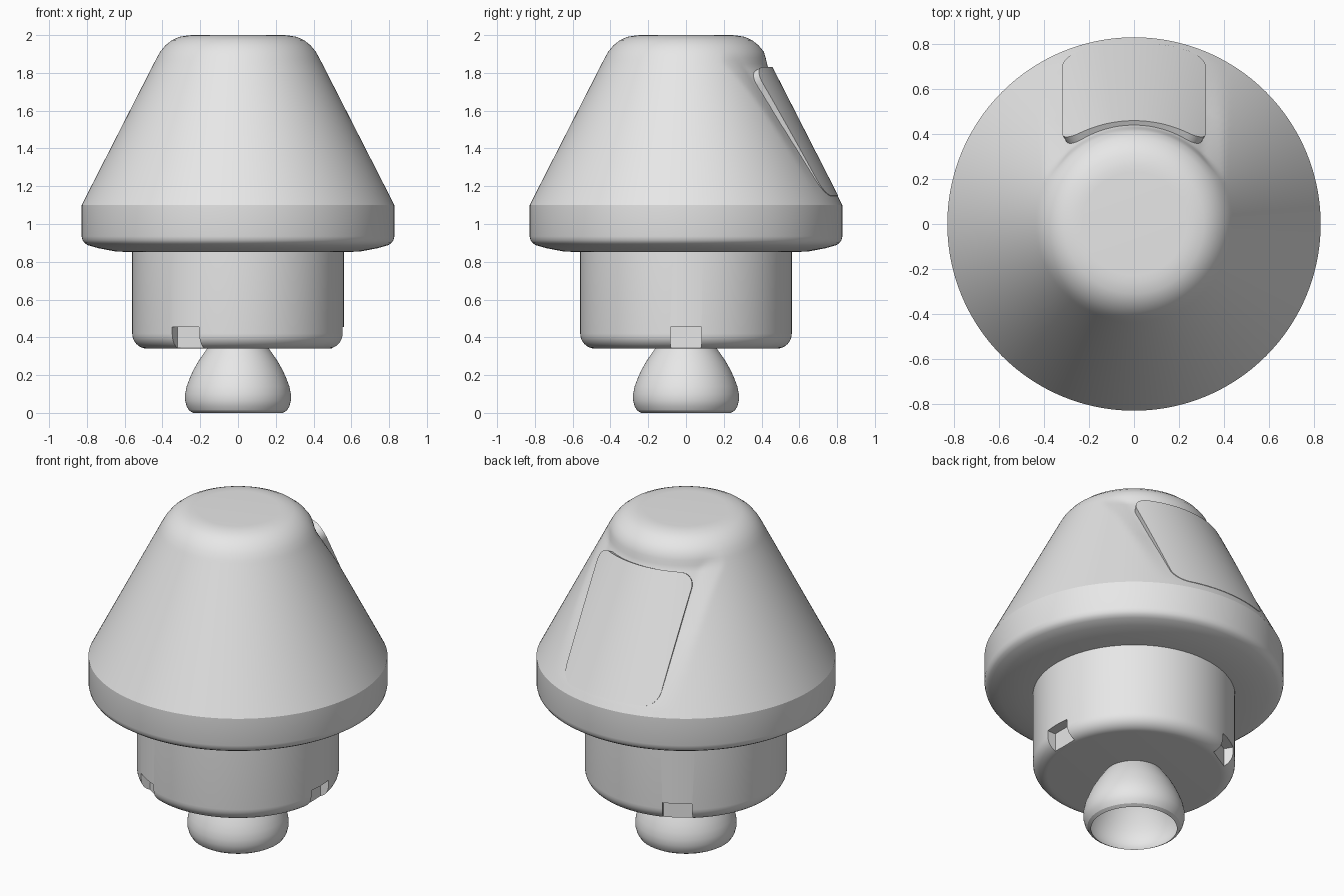
import bpy, bmesh, math

if "Cube" in bpy.data.objects:
    bpy.data.objects.remove(bpy.data.objects["Cube"])

grey = bpy.data.materials.new("light_grey")
grey.diffuse_color = (0.8, 0.8, 0.8, 1)
grey.use_nodes = True
grey.node_tree.nodes["Principled BSDF"].inputs["Base Color"].default_value = grey.diffuse_color


def add_object(name, bm):
    mesh = bpy.data.meshes.new(name)
    bm.to_mesh(mesh)
    bm.free()
    mesh.materials.append(grey)
    ob = bpy.data.objects.new(name, mesh)
    bpy.context.collection.objects.link(ob)
    return ob


def select(ob):
    bpy.ops.object.select_all(action='DESELECT')
    ob.select_set(True)
    bpy.context.view_layer.objects.active = ob


def smooth(ob, angle=26):
    select(ob)
    bpy.ops.object.shade_smooth_by_angle(angle=math.radians(angle))


def revolve(name, profile, sides=160):
    """Spin (radius, z) points, listed bottom to top, around the z axis."""
    bm = bmesh.new()
    rings = []
    for r, z in profile:
        if r < 1e-6:
            rings.append([bm.verts.new((0, 0, z))] * sides)
        else:
            rings.append([bm.verts.new((r * math.cos(2 * math.pi * k / sides),
                                        r * math.sin(2 * math.pi * k / sides), z))
                          for k in range(sides)])
    for a, b in zip(rings, rings[1:]):
        for k in range(sides):
            n = (k + 1) % sides
            loop = list(dict.fromkeys((a[k], a[n], b[n], b[k])))
            bm.faces.new(loop)
    return add_object(name, bm)


# Sloping side of the cap
Z0, R0, Z1, R1 = 1.10, 0.828, 1.88, 0.43


def cone_r(z):
    return R0 + (R1 - R0) * (z - Z0) / (Z1 - Z0)


# Cap: rounded underside, straight band, cone, rounded crown
slope = [(cone_r(Z0 + (Z1 - Z0) * i / 50), Z0 + (Z1 - Z0) * i / 50) for i in range(51)]
cap = revolve("cap",
              [(0, 0.85), (0.55, 0.85), (0.65, 0.855), (0.74, 0.872), (0.795, 0.888),
               (0.813, 0.90), (0.823, 0.914), (0.828, 0.935)] + slope +
              [(0.412, 1.912), (0.385, 1.945), (0.35, 1.973), (0.31, 1.991),
               (0.26, 1.999), (0.23, 2.0), (0, 2.0)])

# Shallow dent in the cap around the top and sides of the panel
PB, PT, PW, PR = 1.15, 1.83, 0.32, 0.08
for v in cap.data.vertices:
    x, y, z = v.co
    if y > 0 and PB < z < PT + 0.1:
        out = math.hypot(max(abs(x) - PW, 0), max(z - PT, 0))
        depth = 0.022 * max(0, 1 - out / 0.08) * min(1, (z - PB) / 0.4)
        r = math.hypot(x, y)
        v.co.x *= 1 - depth / r
        v.co.y *= 1 - depth / r
smooth(cap)

# Panel: rounded plate on the back of the cone, flatter than the cone at the top
bm = bmesh.new()
rows, cols, grid = 48, 28, []
for i in range(rows + 1):
    z = PB + (PT - PB) * (0.5 - 0.5 * math.cos(math.pi * i / rows))
    edge = min(z - PB, PT - z)
    w = PW
    if edge < PR:
        w -= PR - math.sqrt(max(0, PR ** 2 - (PR - edge) ** 2))
    rho = cone_r(z) + 0.10 * (z - PB) / (PT - PB)
    line = []
    for j in range(cols + 1):
        x = w * (2 * j / cols - 1)
        y = cone_r(z) + 0.003 - rho + math.sqrt(rho ** 2 - x ** 2)
        line.append(bm.verts.new((x, y, z)))
    grid.append(line)
for a, b in zip(grid, grid[1:]):
    for j in range(cols):
        bm.faces.new((a[j], b[j], b[j + 1], a[j + 1]))
panel = add_object("panel", bm)
mod = panel.modifiers.new("thickness", 'SOLIDIFY')
mod.thickness = 0.05
mod.offset = -1
select(panel)
bpy.ops.object.modifier_apply(modifier=mod.name)
smooth(panel, 35)

# Neck: cylinder with a rounded lower edge
F = 0.08
fillet = [(0.56 - F + F * math.sin(a), 0.34 + F - F * math.cos(a))
          for a in (math.pi / 2 * i / 8 for i in range(9))]
neck = revolve("neck", [(0, 0.34)] + fillet + [(0.56, 0.87), (0, 0.87)])

# Three notches in the neck, cut by boxes
bm = bmesh.new()
for deg in (0, 120, 240):
    a = math.radians(deg)
    box = bmesh.ops.create_cube(bm, size=1)["verts"]
    for v in box:
        r, t, z = 0.60 + 0.2 * v.co.x, 0.165 * v.co.y, 0.355 + 0.2 * v.co.z
        v.co = (r * math.cos(a) - t * math.sin(a), r * math.sin(a) + t * math.cos(a), z)
cutter = add_object("notch_cutter", bm)
cutter.hide_render = True
mod = neck.modifiers.new("notches", 'BOOLEAN')
mod.operation = 'DIFFERENCE'
mod.solver = 'EXACT'
mod.object = cutter
select(neck)
bpy.ops.object.modifier_apply(modifier=mod.name)
bpy.data.objects.remove(cutter)
smooth(neck)

# Foot: hollow bulb, open at the bottom
foot = revolve("foot", [(0.238, 0), (0.258, 0.012), (0.272, 0.035), (0.28, 0.065),
                        (0.28, 0.10), (0.272, 0.14), (0.257, 0.18), (0.237, 0.225),
                        (0.212, 0.27), (0.185, 0.31), (0.162, 0.342)], 96)
smooth(foot)
